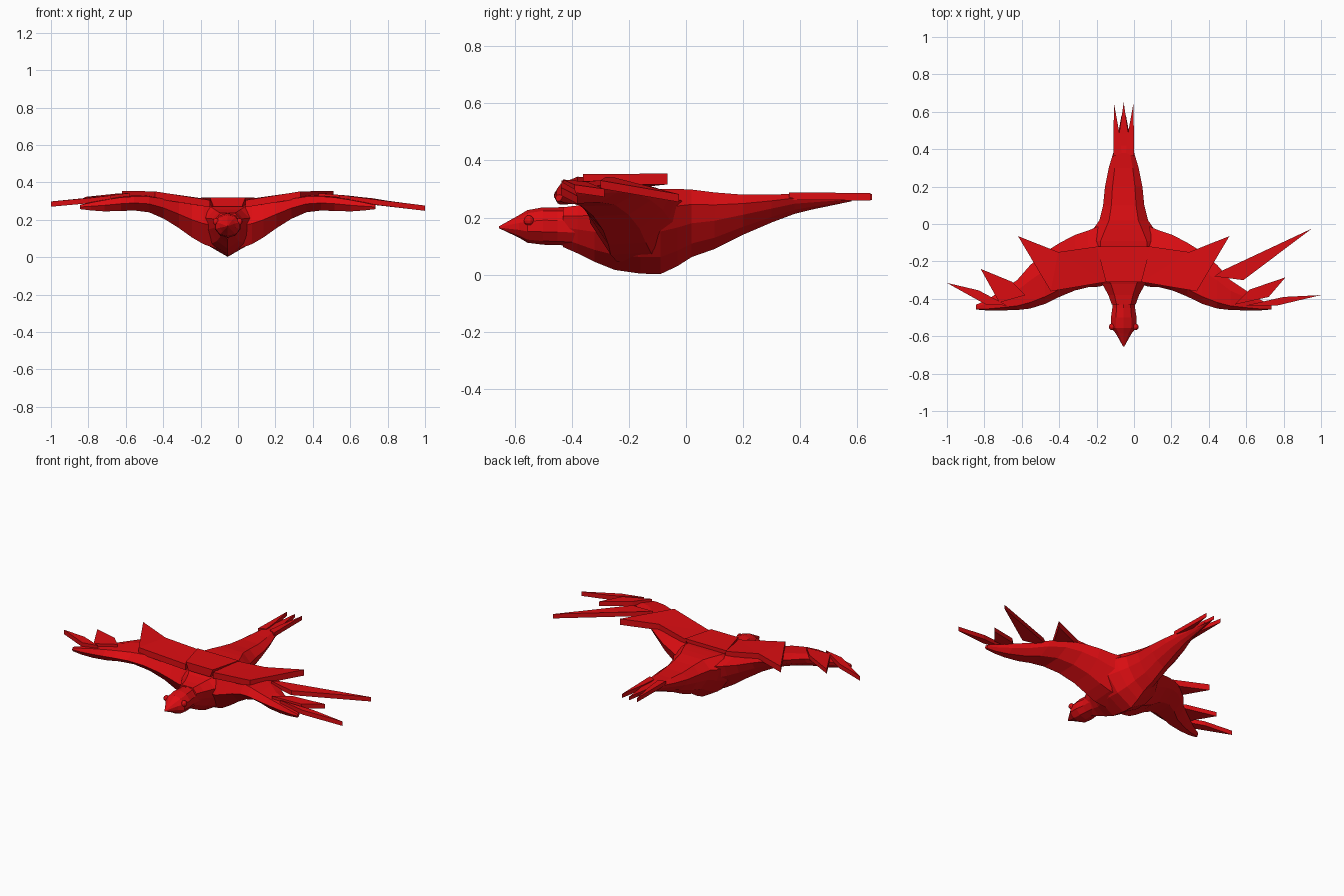
import bpy, bmesh, math
from mathutils import Vector

CX = -0.055  # centre line of the bird
red = bpy.data.materials.new("red")
red.diffuse_color = (0.72, 0.004, 0.006, 1)


def finish(bm, name):
    bmesh.ops.recalc_face_normals(bm, faces=bm.faces)
    me = bpy.data.meshes.new(name)
    bm.to_mesh(me)
    bm.free()
    me.materials.append(red)
    ob = bpy.data.objects.new(name, me)
    bpy.context.collection.objects.link(ob)
    return ob


def loft(name, rings):
    bm = bmesh.new()
    vs = [[bm.verts.new(p) for p in ring] for ring in rings]
    n = len(vs[0])
    for a, b in zip(vs, vs[1:]):
        for i in range(n):
            j = (i + 1) % n
            bm.faces.new((a[i], a[j], b[j], b[i]))
    bm.faces.new(vs[0])
    bm.faces.new(vs[-1])
    return finish(bm, name)


def plate(name, pts, thick):
    """Flat feather: outline of top points extruded downwards."""
    bm = bmesh.new()
    top = [bm.verts.new(p) for p in pts]
    low = [bm.verts.new((p[0], p[1], p[2] - thick)) for p in pts]
    n = len(pts)
    bm.faces.new(top)
    bm.faces.new(low)
    for i in range(n):
        j = (i + 1) % n
        bm.faces.new((top[i], top[j], low[j], low[i]))
    bmesh.ops.triangulate(bm, faces=[f for f in bm.faces if len(f.verts) > 4])
    return finish(bm, name)


# Body: y, half width, bottom z, top z
stations = [(-0.43, 0.064, 0.097, 0.236), (-0.38, 0.082, 0.075, 0.242),
            (-0.32, 0.115, 0.045, 0.255), (-0.25, 0.18, 0.017, 0.28),
            (-0.16, 0.21, 0.004, 0.295), (-0.09, 0.205, 0.002, 0.30),
            (-0.03, 0.165, 0.03, 0.30), (0.02, 0.13, 0.062, 0.298),
            (0.10, 0.11, 0.09, 0.288), (0.20, 0.1, 0.14, 0.28),
            (0.30, 0.08, 0.183, 0.28), (0.38, 0.056, 0.213, 0.284),
            (0.44, 0.038, 0.228, 0.278), (0.58, 0.012, 0.257, 0.27)]
half = [(0.5, 0.2), (0.85, 0.5), (1.0, 0.78), (0.6, 1.0)]
section = [(0, 0)] + half + [(-u, v) for u, v in reversed(half)]
loft("body", [[(CX + u * w, y, lo + v * (hi - lo)) for u, v in section]
              for y, w, lo, hi in stations])

# Head and beak: y, half width, bottom z, top z
head = [(-0.38, 0.064, 0.10, 0.238), (-0.45, 0.064, 0.104, 0.236),
        (-0.50, 0.072, 0.105, 0.236), (-0.555, 0.07, 0.112, 0.226),
        (-0.585, 0.045, 0.13, 0.208), (-0.655, 0.003, 0.163, 0.169)]
loft("head", [[(CX + w * math.cos(a), y,
                (lo + hi) / 2 + (hi - lo) / 2 * math.sin(a))
               for a in [math.tau * (i + 0.5) / 10 for i in range(10)]]
              for y, w, lo, hi in head])

# Eyes
for side, label in ((-1, "left"), (1, "right")):
    bm = bmesh.new()
    bmesh.ops.create_uvsphere(bm, u_segments=10, v_segments=6, radius=0.018)
    bmesh.ops.translate(bm, verts=bm.verts,
                        vec=Vector((CX + side * 0.062, -0.55, 0.19)))
    finish(bm, label + "_eye")

# Wings: distance from centre line, front y, back y, bottom z, top z
wing = [(0.06, -0.31, 0.0, 0.045, 0.285), (0.13, -0.335, -0.01, 0.07, 0.29),
        (0.19, -0.338, -0.035, 0.105, 0.295), (0.26, -0.355, -0.058, 0.155, 0.305),
        (0.34, -0.388, -0.10, 0.205, 0.32), (0.42, -0.427, -0.15, 0.24, 0.33),
        (0.50, -0.452, -0.22, 0.25, 0.33), (0.57, -0.46, -0.30, 0.247, 0.325),
        (0.66, -0.462, -0.36, 0.245, 0.31), (0.73, -0.462, -0.405, 0.25, 0.295),
        (0.79, -0.457, -0.432, 0.257, 0.28)]
profile = [(0, 0.5), (0.14, 0.93), (0.65, 1.0), (1.0, 0.85),
           (0.92, 0.48), (0.65, 0.04), (0.22, 0.0)]
for side, label in ((-1, "left"), (1, "right")):
    loft(label + "_wing",
         [[(CX + side * d, f + u * (b - f), lo + v * (hi - lo))
           for u, v in profile] for d, f, b, lo, hi in wing])
    # Broad covering feathers over the inner wing
    plate(label + "_shoulder_feather",
          [(CX + side * d, y, z) for d, y, z in
           [(0.14, -0.12, 0.315), (0.35, -0.15, 0.345), (0.565, -0.065, 0.354),
            (0.39, -0.36, 0.352), (0.095, -0.31, 0.305)]], 0.038)
    # Outer tail feathers
    plate(label + "_tail_feather",
          [(CX + side * d, y, z) for d, y, z in
           [(0.056, 0.36, 0.288), (0.052, 0.645, 0.286),
            (0.022, 0.48, 0.287), (0.012, 0.38, 0.288)]], 0.026)

# Back plate, wider on top than below
outline = [(0.145, -0.12), (0.095, -0.31), (-0.095, -0.31), (-0.145, -0.12)]
loft("back_plate", [[(CX + x * s, y, z) for x, y in outline]
                    for s, z in ((0.8, 0.27), (1.0, 0.32))])

# Middle tail feather
plate("middle_tail_feather",
      [(CX - 0.03, 0.38, 0.28), (CX - 0.025, 0.48, 0.28), (CX, 0.65, 0.283),
       (CX + 0.025, 0.48, 0.28), (CX + 0.03, 0.38, 0.28)], 0.022)

# Flight feathers at the wing ends
flight = {
    "left_tip_feather": [(-1.0, -0.315, 0.298), (-0.83, -0.355, 0.315),
                         (-0.68, -0.435, 0.33), (-0.79, -0.432, 0.317)],
    "left_second_feather": [(-0.82, -0.24, 0.322), (-0.65, -0.31, 0.34),
                            (-0.58, -0.38, 0.343), (-0.72, -0.42, 0.326)],
    "right_long_feather": [(0.95, -0.025, 0.282), (0.47, -0.25, 0.34),
                           (0.43, -0.28, 0.342), (0.585, -0.30, 0.33)],
    "right_second_feather": [(0.81, -0.285, 0.30), (0.62, -0.35, 0.326),
                             (0.54, -0.43, 0.333), (0.72, -0.39, 0.315)],
    "right_tip_feather": [(1.0, -0.38, 0.276), (0.80, -0.39, 0.30),
                          (0.60, -0.435, 0.326), (0.76, -0.437, 0.305)],
}
for name, pts in flight.items():
    plate(name, pts, 0.028)
